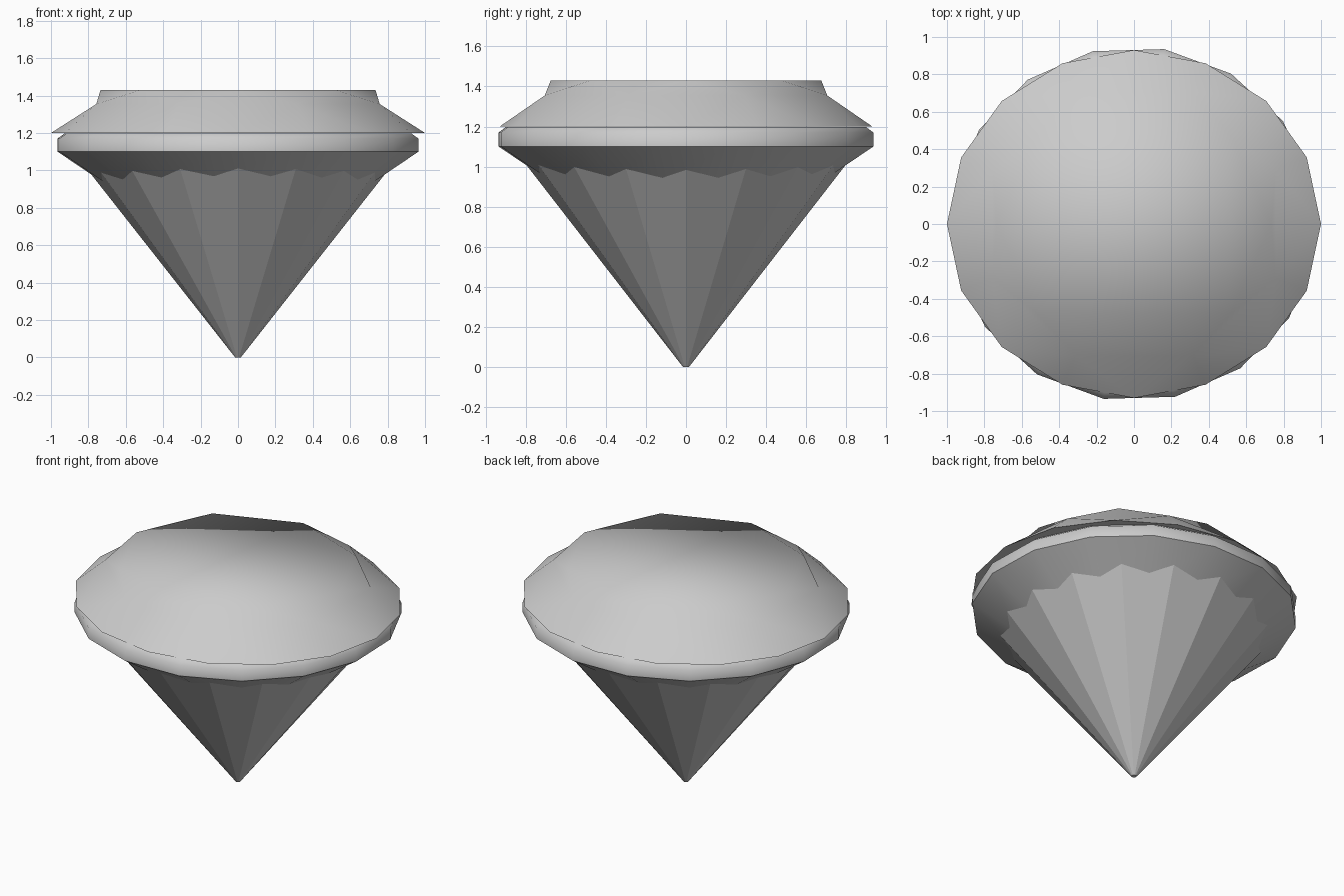
import bpy
import bmesh
from math import cos, sin, radians

if "Cube" in bpy.data.objects:
    bpy.data.objects.remove(bpy.data.objects["Cube"])


def ring(bm, n, a, b, z, turn=0.0):
    """Elliptical ring of n vertices, a and b are the half widths."""
    return [bm.verts.new((a * cos(radians(turn + 360 * i / n)),
                          b * sin(radians(turn + 360 * i / n)), z))
            for i in range(n)]


def bridge(bm, low, high):
    n = len(low)
    for i in range(n):
        j = (i + 1) % n
        bm.faces.new((low[i], low[j], high[j], high[i]))


def finish(bm, name, angle=None):
    bmesh.ops.recalc_face_normals(bm, faces=bm.faces)
    mesh = bpy.data.meshes.new(name)
    bm.to_mesh(mesh)
    bm.free()
    obj = bpy.data.objects.new(name, mesh)
    bpy.context.collection.objects.link(obj)
    if angle:
        bpy.ops.object.select_all(action='DESELECT')
        obj.select_set(True)
        bpy.context.view_layer.objects.active = obj
        bpy.ops.object.shade_smooth_by_angle(angle=radians(angle))
    return obj


# Crown: octagonal table, offset star ring, 16-sided rim
bm = bmesh.new()
table = ring(bm, 8, 0.735, 0.675, 1.43)
star = ring(bm, 8, 0.82, 0.763, 1.355, 22.5)
rim = ring(bm, 16, 1.0, 0.93, 1.2)
bm.faces.new(table)
bm.faces.new(rim[::-1])
for i in range(8):
    t, t2 = table[i], table[(i + 1) % 8]
    s0, s = star[i - 1], star[i]
    g0, g1, g2 = (rim[(2 * i + k) % 16] for k in range(3))
    for tri in ((t, s, t2), (t, s0, s), (s0, g0, s), (s, g0, g1), (s, g1, g2)):
        bm.faces.new(tri)
finish(bm, "crown", 80)

# Girdle: bevelled band, turned against the other parts, tapering into the cone
bm = bmesh.new()
sections = [(0.723, 0.693, 0.93), (0.978, 0.948, 1.10),
            (0.978, 0.948, 1.17), (0.94, 0.91, 1.198)]
rings = [ring(bm, 16, a, b, z, 13) for a, b, z in sections]
for low, high in zip(rings, rings[1:]):
    bridge(bm, low, high)
finish(bm, "girdle", 54)

# Pavilion: faceted cone with a tiny flat tip
bm = bmesh.new()
tip = ring(bm, 16, 0.015, 0.015, 0.0)
top = ring(bm, 16, 0.88, 0.868, 1.1)
bridge(bm, tip, top)
bm.faces.new(tip[::-1])
finish(bm, "pavilion")
